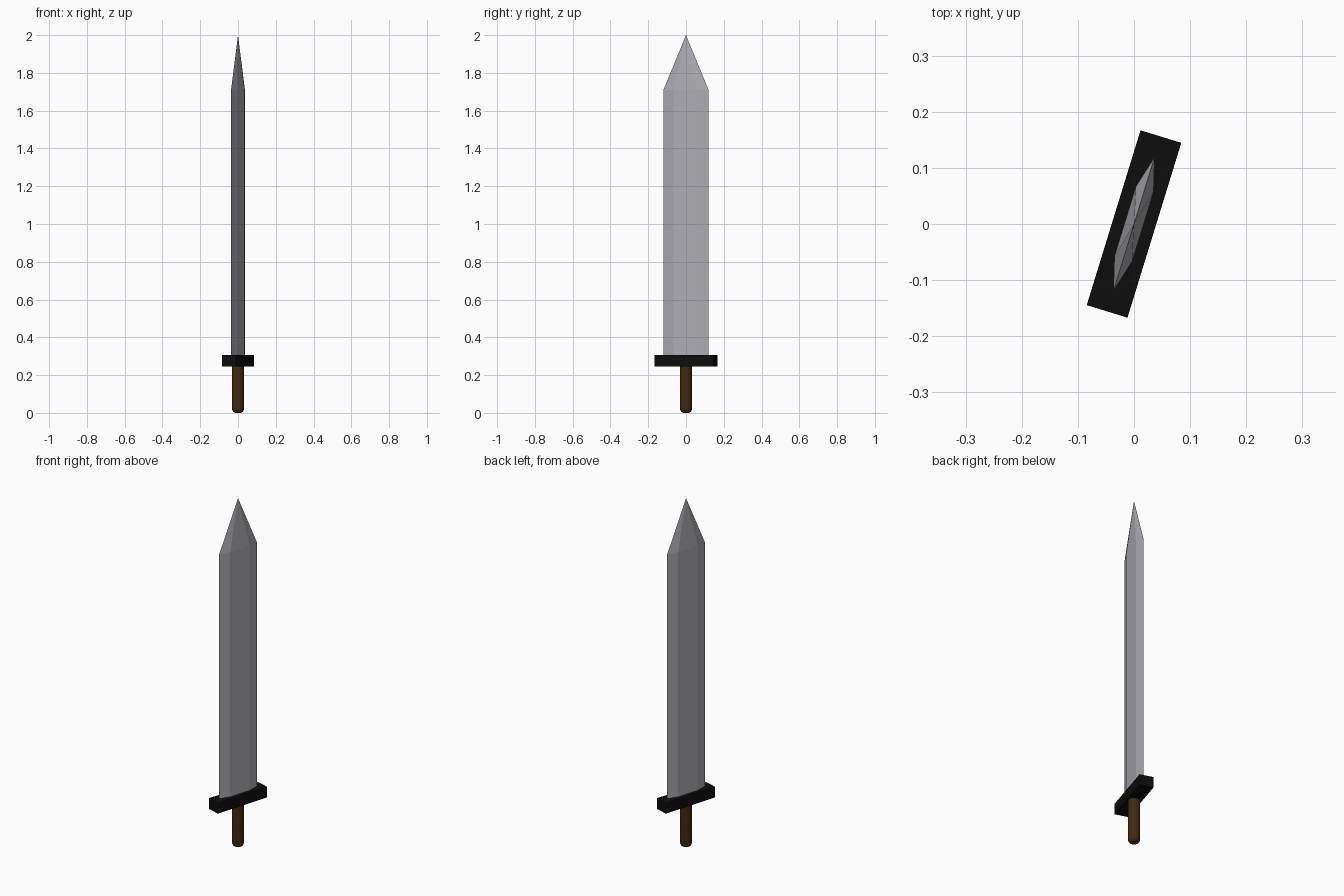
import bpy, bmesh, math

if "Cube" in bpy.data.objects:
    bpy.data.objects.remove(bpy.data.objects["Cube"])

ANGLE = math.radians(72.9)  # direction of the blade's width, seen from above


def material(name, rgb):
    m = bpy.data.materials.new(name)
    m.diffuse_color = (*rgb, 1)
    m.use_nodes = True
    m.node_tree.nodes["Principled BSDF"].inputs["Base Color"].default_value = m.diffuse_color
    return m


def loft(name, rings, mat, turn=0.0, smooth=False):
    """Skin a list of equal-sized point rings; a single-point ring is an apex."""
    bm = bmesh.new()
    loops = [[bm.verts.new(p) for p in ring] for ring in rings]
    for a, b in zip(loops, loops[1:]):
        n = max(len(a), len(b))
        for i in range(n):
            j = (i + 1) % n
            if len(b) == 1:
                bm.faces.new((a[i], a[j], b[0]))
            elif len(a) == 1:
                bm.faces.new((a[0], b[j], b[i]))
            else:
                bm.faces.new((a[i], a[j], b[j], b[i]))
    for end in (loops[0], loops[-1]):
        if len(end) > 2:
            bm.faces.new(end)
    bmesh.ops.recalc_face_normals(bm, faces=bm.faces)
    mesh = bpy.data.meshes.new(name)
    bm.to_mesh(mesh)
    bm.free()
    obj = bpy.data.objects.new(name, mesh)
    bpy.context.collection.objects.link(obj)
    obj.rotation_euler.z = turn
    mesh.materials.append(mat)
    if smooth:
        bpy.context.view_layer.objects.active = obj
        obj.select_set(True)
        bpy.ops.object.shade_smooth_by_angle(angle=math.radians(40))
        obj.select_set(False)
    return obj


steel = material("steel", (0.42, 0.41, 0.44))
black = material("black", (0.004, 0.004, 0.004))
brown = material("brown", (0.055, 0.022, 0.006))

# Blade: flattened hexagon section rising to a point
section = [(0.125, 0), (0.065, 0.0165), (-0.065, 0.0165),
           (-0.125, 0), (-0.065, -0.0165), (0.065, -0.0165)]
blade_rings = [[(x, y, z) for x, y in section] for z in (0.28, 1.71)]
loft("blade", blade_rings + [[(0, 0, 2.0)]], steel, ANGLE)

# Crossguard: plain block
corners = [(0.163, 0.038), (-0.163, 0.038), (-0.163, -0.038), (0.163, -0.038)]
loft("crossguard", [[(x, y, z) for x, y in corners] for z in (0.246, 0.307)],
     black, ANGLE)

# Grip: round bar with a rounded bottom edge
R, BEVEL, SIDES = 0.031, 0.02, 32


def circle(r, z):
    return [(r * math.cos(2 * math.pi * i / SIDES),
             r * math.sin(2 * math.pi * i / SIDES), z) for i in range(SIDES)]


grip = [circle(R - BEVEL + BEVEL * math.sin(t), BEVEL - BEVEL * math.cos(t))
        for t in (k * math.pi / 12 for k in range(7))]
loft("grip", grip + [circle(R, 0.26)], brown, smooth=True)
